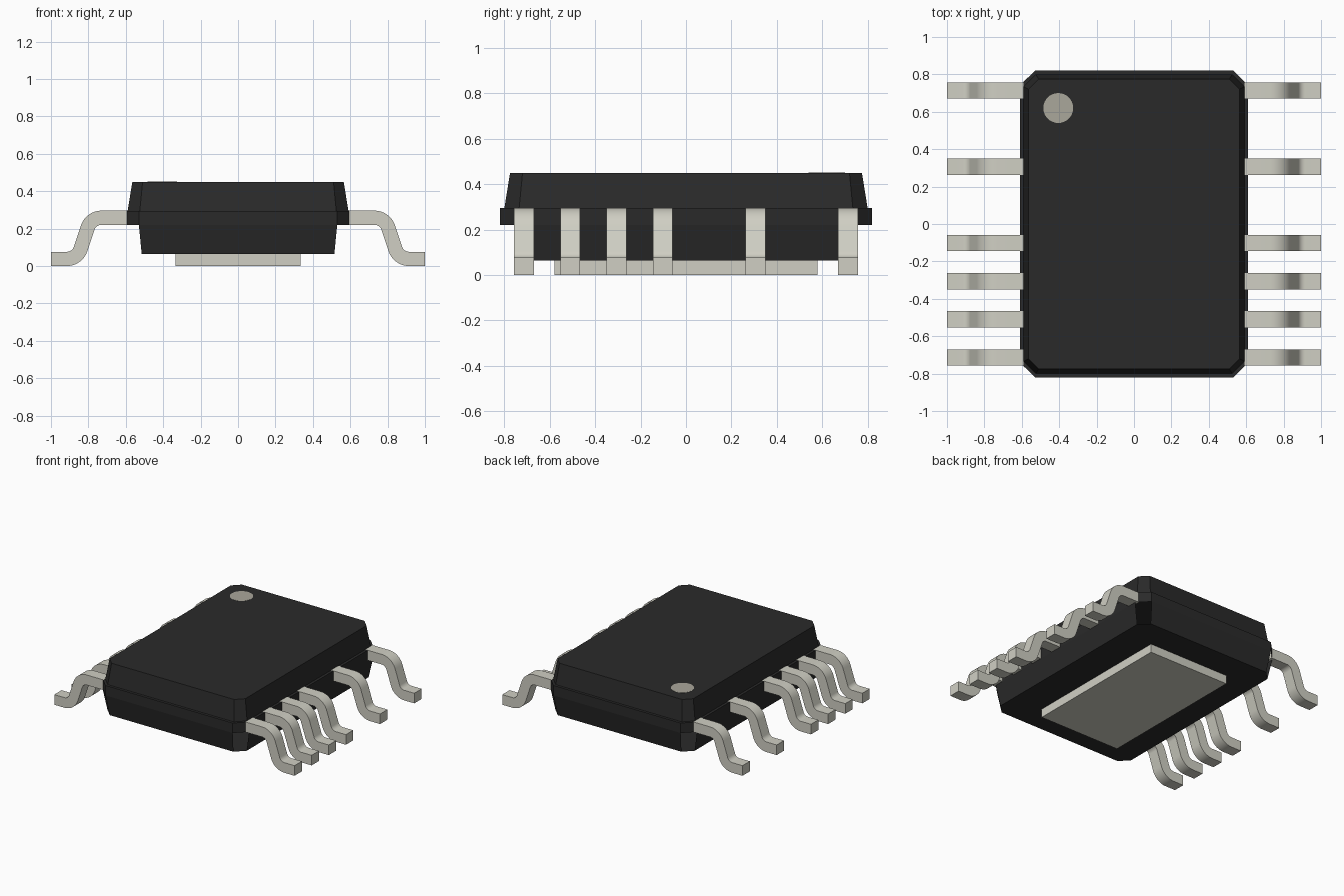
import bpy, bmesh, math

cube = bpy.data.objects.get("Cube")
if cube:
    bpy.data.objects.remove(cube, do_unlink=True)


def material(name, rgb):
    m = bpy.data.materials.new(name)
    m.use_nodes = True
    m.diffuse_color = (*rgb, 1)
    m.node_tree.nodes["Principled BSDF"].inputs["Base Color"].default_value = (*rgb, 1)
    return m


BLACK = material("black plastic", (0.023, 0.023, 0.023))
METAL = material("tinned metal", (0.63, 0.625, 0.55))
MARK = material("grey marking", (0.40, 0.385, 0.325))


def add_object(name, bm, mat):
    mesh = bpy.data.meshes.new(name)
    bm.to_mesh(mesh)
    bm.free()
    mesh.materials.append(mat)
    ob = bpy.data.objects.new(name, mesh)
    bpy.context.collection.objects.link(ob)
    return ob


def octagon(hx, hy, c):
    """Rectangle outline with cut corners, counter-clockwise."""
    return [(hx, -hy + c), (hx, hy - c), (hx - c, hy), (-hx + c, hy),
            (-hx, hy - c), (-hx, -hy + c), (-hx + c, -hy), (hx - c, -hy)]


# Package body: stacked outlines (half x, half y, corner cut, z)
rings = [(0.58, 0.79, 0.065, 0.064), (0.61, 0.82, 0.08, 0.22),
         (0.61, 0.82, 0.08, 0.295), (0.59, 0.80, 0.065, 0.295),
         (0.565, 0.775, 0.055, 0.45)]
bm = bmesh.new()
loops = [[bm.verts.new((x, y, z)) for x, y in octagon(hx, hy, c)]
         for hx, hy, c, z in rings]
for level, (a, b) in enumerate(zip(loops, loops[1:])):
    for i in range(8):
        # the lower half is open at its cut corners
        if level == 0 and i % 2:
            continue
        j = (i + 1) % 8
        bm.faces.new((a[i], a[j], b[j], b[i]))
bm.faces.new(loops[0][::-1])
bm.faces.new(loops[-1])
add_object("package_body", bm, BLACK)

# Thermal pad underneath
bm = bmesh.new()
bmesh.ops.create_cube(bm, size=1)
bmesh.ops.scale(bm, vec=(0.67, 1.16, 0.07), verts=bm.verts)
bmesh.ops.translate(bm, vec=(0, 0, 0.035), verts=bm.verts)
add_object("thermal_pad", bm, METAL)

# Pin one marker on the top
bm = bmesh.new()
bmesh.ops.create_cone(bm, cap_ends=True, segments=32, radius1=0.08, radius2=0.08, depth=0.002)
bmesh.ops.translate(bm, vec=(-0.405, 0.62, 0.4502), verts=bm.verts)
add_object("pin_one_marker", bm, MARK)

# Gull-wing lead: centre line with its normals, then offset to both sides
HALF, R, STEPS, SWEEP = 0.038, 0.0775, 10, 72
path = [((0.59, 0.258), (0, 1))]
for i in range(STEPS + 1):
    t = math.radians(SWEEP * i / STEPS)
    n = (math.sin(t), math.cos(t))
    path.append(((0.73 + R * n[0], 0.1805 + R * n[1]), n))
for i in range(STEPS + 1):
    t = math.radians(SWEEP * (1 - i / STEPS))
    n = (math.sin(t), math.cos(t))
    path.append(((0.915 - R * n[0], 0.1155 - R * n[1]), n))
path.append(((1.0, 0.038), (0, 1)))


def lead(name, y, side, half_width=0.0435):
    bm = bmesh.new()
    sections = []
    for (x, z), (nx, nz) in path:
        sections.append([bm.verts.new((side * (x + s * HALF * nx), y + w * half_width,
                                       z + s * HALF * nz))
                         for s, w in ((1, -1), (1, 1), (-1, 1), (-1, -1))])
    for a, b in zip(sections, sections[1:]):
        for i in range(4):
            j = (i + 1) % 4
            bm.faces.new((a[i], a[j], b[j], b[i]))
    bm.faces.new(sections[0])
    bm.faces.new(sections[-1][::-1])
    bmesh.ops.recalc_face_normals(bm, faces=bm.faces)
    ob = add_object(name, bm, METAL)
    bpy.ops.object.select_all(action='DESELECT')
    ob.select_set(True)
    bpy.context.view_layer.objects.active = ob
    bpy.ops.object.shade_smooth_by_angle(angle=math.radians(30))


# Eight-position pitch with two positions left empty on each side
PITCH = 0.2038
for slot in (0, 1, 2, 3, 5, 7):
    for side, label in ((1, "left"), (-1, "right")):
        lead(f"{label}_lead_{slot + 1}", (slot - 3.5) * PITCH, side)
